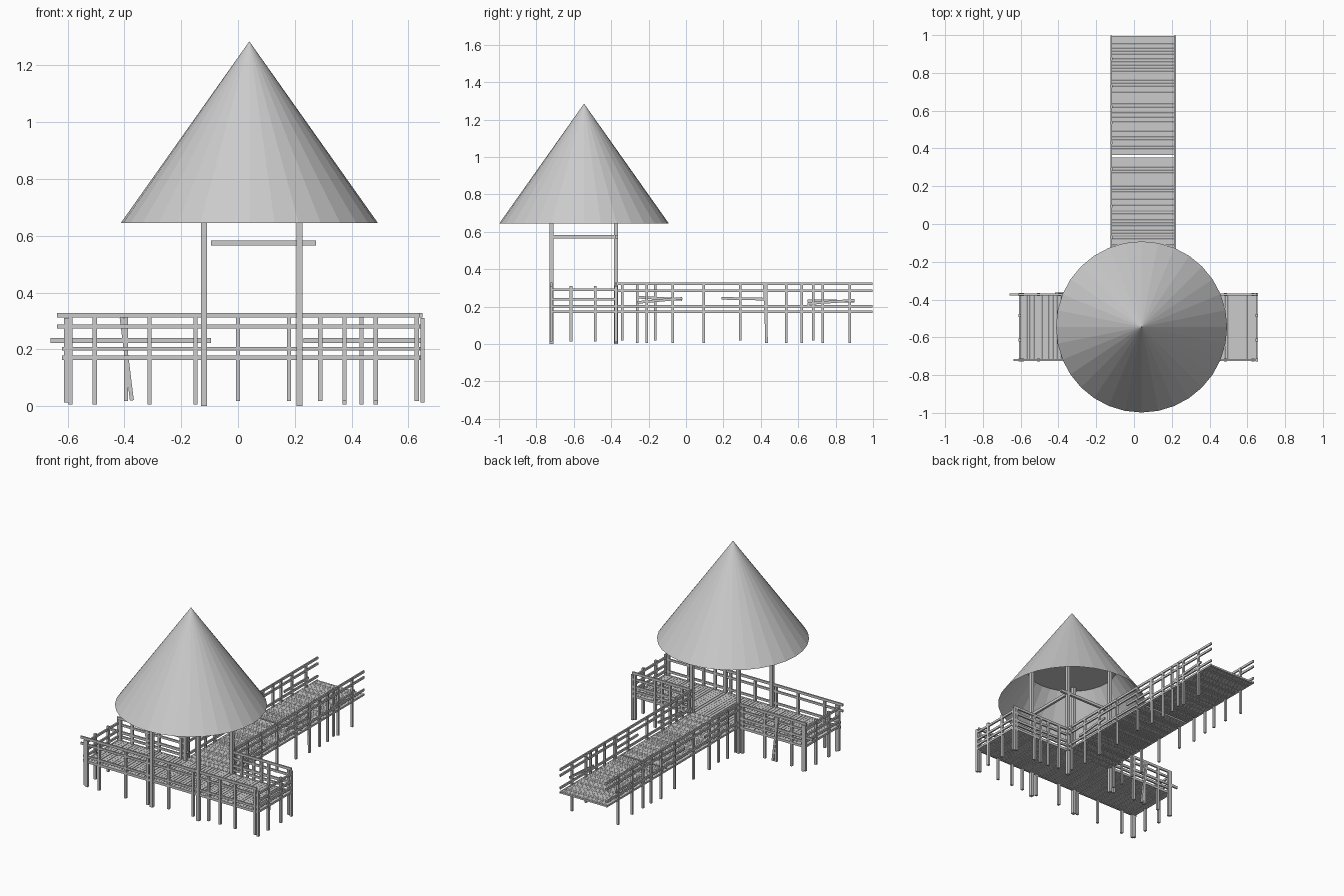
import bpy, bmesh, math, random
from mathutils import Vector, Matrix

if "Cube" in bpy.data.objects:
    bpy.data.objects.remove(bpy.data.objects["Cube"])
random.seed(4)


def make(name, bm):
    me = bpy.data.meshes.new(name)
    bm.to_mesh(me)
    bm.free()
    ob = bpy.data.objects.new(name, me)
    bpy.context.collection.objects.link(ob)
    return ob


def box(bm, a, b):
    """Axis-aligned box between two corners."""
    a, b = Vector(a), Vector(b)
    s, c = b - a, (a + b) / 2
    bmesh.ops.create_cube(bm, size=1, matrix=Matrix.Translation(c) @ Matrix.Diagonal((*s, 1)))


def beam(bm, p, q, w, h):
    """Box running from p to q with width w and height h."""
    p, q = Vector(p), Vector(q)
    d = q - p
    rot = d.to_track_quat('X', 'Z').to_matrix().to_4x4()
    bmesh.ops.create_cube(bm, size=1, matrix=Matrix.Translation((p + q) / 2) @ rot
                          @ Matrix.Diagonal((d.length, w, h, 1)))


def post(bm, x, y, z0=0.01, z1=0.312, w=0.015):
    box(bm, (x - w / 2, y - w / 2, z0), (x + w / 2, y + w / 2, z1))


XL, XR, YF, YB = -0.12, 0.217, -0.72, -0.374   # hut corners
EL, ER = -0.605, 0.65                          # platform ends

# conical roof, open below, with a flat ceiling inside
bm = bmesh.new()
bmesh.ops.create_cone(bm, cap_ends=False, segments=32, radius1=0.453, radius2=0,
                      depth=0.64, matrix=Matrix.Translation((0.04, -0.545, 0.965)))
bmesh.ops.remove_doubles(bm, verts=bm.verts, dist=1e-5)
make("roof", bm)
bm = bmesh.new()
bmesh.ops.create_circle(bm, cap_ends=True, segments=32, radius=0.277,
                        matrix=Matrix.Translation((0.04, -0.545, 0.89)))
make("ceiling", bm)

# hut corner posts and tie beams
bm = bmesh.new()
for x in (XL, XR):
    for y in (YF, YB):
        post(bm, x, y, 0, 0.89, 0.021)
make("hut_posts", bm)
bm = bmesh.new()
beam(bm, (-0.095, YB + 0.002, 0.574), (0.275, YB + 0.002, 0.574), 0.015, 0.018)
beam(bm, (XR, YF, 0.574), (XR, YB, 0.574), 0.015, 0.018)
make("tie_beams", bm)

# platform planks run front to back
bm = bmesh.new()
x = EL
while x < ER - 0.01:
    w = random.uniform(0.016, 0.02)
    box(bm, (x, YF + 0.005, 0.165), (min(x + w, ER), YB, 0.177))
    x += w + random.choice((0.001, 0.002, 0.004))
make("platform_planks", bm)

# walkway planks run side to side
bm = bmesh.new()
y = YB + 0.003
while y < 0.985:
    w = random.uniform(0.012, 0.016)
    box(bm, (XL, y, 0.166), (XR, min(y + w, 0.995), 0.177))
    y += w + random.choice((0.001, 0.002, 0.003))
    if 0.345 < y < 0.36 or -0.11 < y < -0.095:
        y += 0.012
make("walkway_planks", bm)

# platform rails
HEIGHTS = ((0.32, 0.016), (0.28, 0.014), (0.202, 0.014), (0.17, 0.016))
bm = bmesh.new()
for z, h in HEIGHTS:
    beam(bm, (-0.638 if z > 0.25 else -0.62, YF, z), (0.642, YF, z), 0.01, h)
    beam(bm, (EL - 0.01, YB, z), (XL, YB, z), 0.01, h)
    beam(bm, (XR, YB, z), (ER, YB, z), 0.01, h)
beam(bm, (-0.66, YB, 0.231), (-0.095, YB, 0.231), 0.01, 0.016)
beam(bm, (0.23, YB, 0.231), (0.647, YB, 0.231), 0.01, 0.016)
for x in (EL, ER):
    for z in (0.29, 0.24, 0.202, 0.172):
        beam(bm, (x, YF, z), (x, YB, z), 0.01, 0.014)
make("platform_rails", bm)

# platform rail posts, one of them leaning
bm = bmesh.new()
for x in (-0.59, -0.505, -0.312, -0.15, 0.0, 0.18, 0.29, 0.375, 0.485, 0.63):
    post(bm, x, YF, random.choice((0.006, 0.018)))
for x in (-0.59, -0.505, -0.395, -0.312, -0.15, 0.29, 0.375, 0.435, 0.485, 0.63):
    post(bm, x, YB, random.choice((0.006, 0.018)))
beam(bm, (-0.41, YB + 0.004, 0.312), (-0.374, YB + 0.004, 0.02), 0.014, 0.014)
for x in (EL, ER):
    for y in (YF, -0.615, -0.485, YB):
        post(bm, x, y, 0.012, 0.31)
make("platform_rail_posts", bm)

# walkway rails with short loose boards
bm = bmesh.new()
for x in (XL, XR):
    for z, h in ((0.322, 0.015), (0.284, 0.014), (0.202, 0.014), (0.172, 0.012)):
        beam(bm, (x, YB, z), (x, 0.998, z), 0.009, h)
for x, y0, z0, y1, z1 in ((XL, -0.26, 0.25, -0.02, 0.238), (XR, -0.26, 0.222, -0.02, 0.244),
                          (XR, 0.19, 0.244, 0.42, 0.24), (XL, 0.19, 0.244, 0.42, 0.24),
                          (XL, 0.65, 0.232, 0.9, 0.228), (XR, 0.65, 0.216, 0.9, 0.234)):
    beam(bm, (x, y0, z0), (x, y1, z1), 0.009, 0.014)
make("walkway_rails", bm)

# walkway rail posts
bm = bmesh.new()
for x, ys in ((XL, (-0.34, -0.26, -0.165, -0.07, 0.095, 0.29, 0.43, 0.535, 0.62, 0.73, 0.875)),
              (XR, (-0.34, -0.21, -0.07, 0.095, 0.29, 0.43, 0.535, 0.62, 0.68, 0.73, 0.875))):
    for y in ys:
        post(bm, x, y, random.choice((0.006, 0.018)), 0.325, 0.013)
beam(bm, (XR, 0.418, 0.325), (XR, 0.432, 0.006), 0.013, 0.013)
make("walkway_rail_posts", bm)
